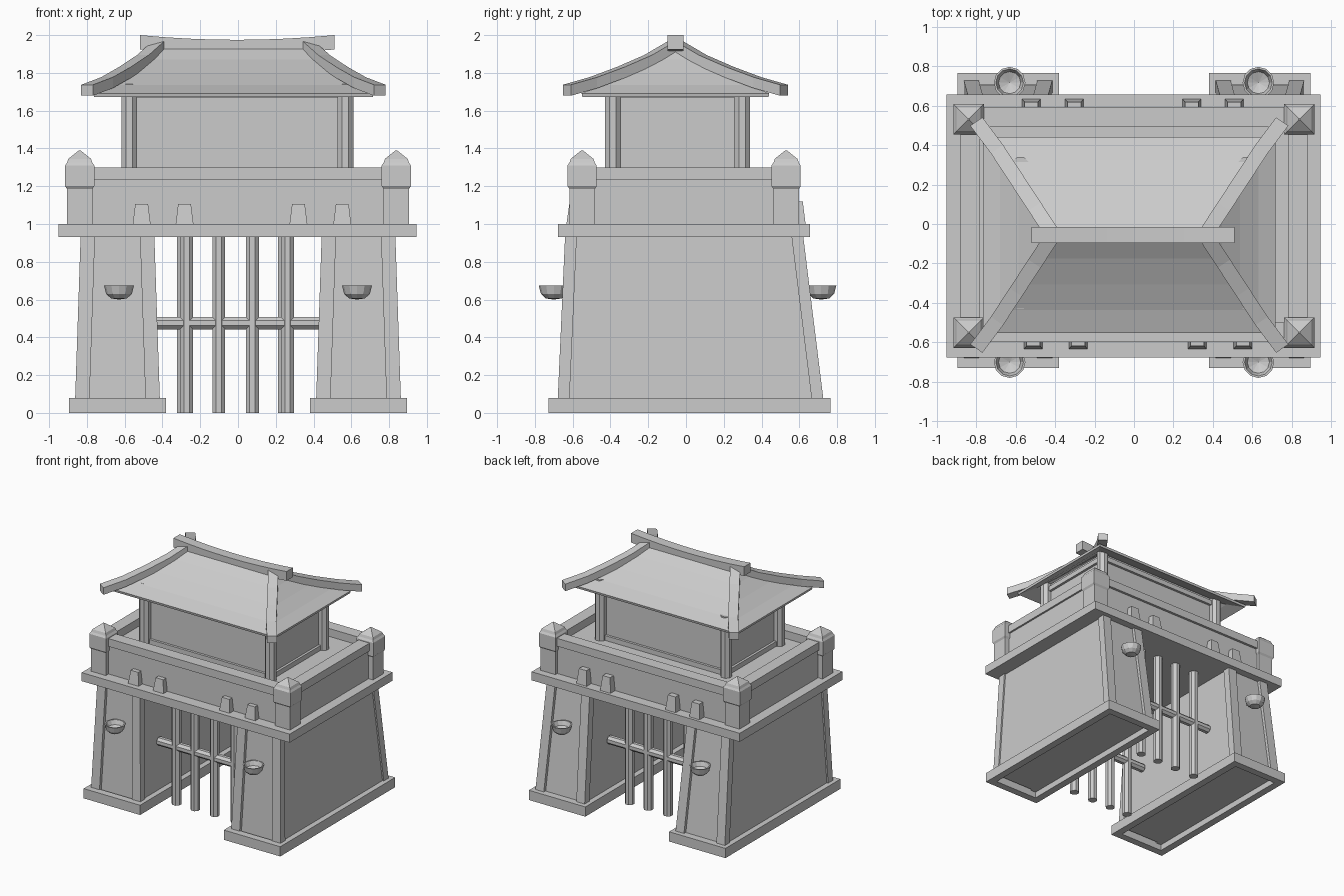
import bpy, bmesh, math
from mathutils import Vector, Matrix

cube = bpy.data.objects.get("Cube")
if cube:
    bpy.data.objects.remove(cube)

stone = bpy.data.materials.new("stone_grey")
stone.use_nodes = True
GREY = (0.6, 0.6, 0.6, 1)
stone.diffuse_color = GREY
stone.node_tree.nodes["Principled BSDF"].inputs["Base Color"].default_value = GREY


def finish(name, bm):
    bmesh.ops.recalc_face_normals(bm, faces=bm.faces)
    mesh = bpy.data.meshes.new(name)
    bm.to_mesh(mesh)
    bm.free()
    mesh.materials.append(stone)
    obj = bpy.data.objects.new(name, mesh)
    bpy.context.collection.objects.link(obj)
    return obj


def skin(name, loops, cap=(True, True), closed=False):
    """Join equal loops of points into a skin, capped or closed on itself."""
    bm = bmesh.new()
    rows = [[bm.verts.new(p) for p in loop] for loop in loops]
    n = len(rows[0])
    pairs = list(zip(rows, rows[1:])) + ([(rows[-1], rows[0])] if closed else [])
    for a, b in pairs:
        for i in range(n):
            j = (i + 1) % n
            bm.faces.new((a[i], a[j], b[j], b[i]))
    if not closed:
        for use, row in zip(cap, (rows[0], rows[-1])):
            if use:
                bm.faces.new(row)
    return finish(name, bm)


def rect(cx, cy, hx, hy, z):
    return [(cx + sx * hx, cy + sy * hy, z)
            for sx, sy in ((-1, -1), (1, -1), (1, 1), (-1, 1))]


def block(name, cx, cy, hx, hy, z0, z1):
    return skin(name, [rect(cx, cy, hx, hy, z0), rect(cx, cy, hx, hy, z1)])


def frame(name, cx, cy, hx, hy, z0, z1, w):
    outer = [rect(cx, cy, hx, hy, z) for z in (z0, z1)]
    inner = [rect(cx, cy, hx - w, hy - w, z) for z in (z1, z0)]
    return skin(name, outer + inner, closed=True)


def rod(name, a, b, r, sides=8):
    a, b = Vector(a), Vector(b)
    turn = (b - a).to_track_quat("Z", "Y").to_matrix()
    circle = [turn @ Vector((r * math.cos(t), r * math.sin(t), 0))
              for t in ((i + 0.5) * math.tau / sides for i in range(sides))]
    return skin(name, [[e + c for c in circle] for e in (a, b)])


def beam(name, path, w, h):
    """Rectangular beam that follows a path in one upright plane."""
    path = [Vector(p) for p in path]
    along = path[-1] - path[0]
    side = Vector((-along.y, along.x, 0)).normalized() * w / 2
    up = Vector((0, 0, h / 2))
    return skin(name, [[p - side - up, p + side - up, p + side + up, p - side + up]
                       for p in path])


def bowl(name, x, y, z):
    profile = [(0, 0), (0.042, 0.006), (0.068, 0.03), (0.08, 0.075),
               (0.07, 0.075), (0.056, 0.04), (0, 0.018)]
    bm = bmesh.new()
    verts = [bm.verts.new((r, 0, h)) for r, h in profile]
    edges = [bm.edges.new(p) for p in zip(verts, verts[1:])]
    bmesh.ops.spin(bm, geom=verts + edges, cent=(0, 0, 0), axis=(0, 0, 1),
                   angle=math.tau, steps=12, use_duplicate=False)
    bmesh.ops.remove_doubles(bm, verts=bm.verts, dist=0.0005)
    bmesh.ops.translate(bm, verts=bm.verts, vec=(x, y, z))
    return finish(name, bm)


SIDES = (("right", -1), ("left", 1))
ENDS = (("front", -1), ("back", 1))

# Tapered gate towers with plinths, corner strips and bowls
for side, sx in SIDES:
    cx = sx * 0.638
    frame(side + "_plinth", cx, 0.018, 0.257, 0.747, 0, 0.08, 0.06)
    low, high = (0.025, 0.225, 0.705, 0.05), (-0.01, 0.195, 0.63, 0.94)
    skin(side + "_tower", [rect(cx, cy, hx - 0.012, hy - 0.025, z)
                           for cy, hx, hy, z in (low, high)])
    for end, sy in ENDS:
        for face, fx in (("inner", -sx), ("outer", sx)):
            w, d = 0.038, 0.031
            skin(f"{side}_{end}_{face}_corner_strip",
                 [rect(cx + fx * (hx - w), cy + sy * (hy - d), w, d, z)
                  for cy, hx, hy, z in (low, high)])
        bowl(f"{side}_{end}_bowl", sx * 0.63, 0.008 + sy * 0.708, 0.6)

# Barred gates at both ends of the passage
for end, y, shift in (("front", -0.41, 0.008), ("back", 0.38, -0.008)):
    for i in range(4):
        x = -0.28 + i * 0.178
        x += shift if i in (0, 3) else 0
        rod(f"{end}_gate_bar_{i + 1}", (x, y, 0), (x, y, 0.95), 0.037)
    rod(end + "_gate_crossbar", (-0.43, y, 0.475), (0.43, y, 0.475), 0.035)

# Platform, parapet and rail
block("platform", -0.002, -0.01, 0.947, 0.667, 0.93, 1.0)
block("parapet", 0, -0.005, 0.865, 0.577, 1.0, 1.235)
frame("parapet_rail", 0, -0.003, 0.88, 0.595, 1.2349, 1.3, 0.1)

# Capped corner posts
for side, sx in SIDES:
    for end, sy in ENDS:
        steps = [(0.067, 1.0), (0.067, 1.185), (0.077, 1.2), (0.077, 1.31),
                 (0.067, 1.325), (0.06, 1.345), (0.004, 1.39)]
        skin(f"{side}_{end}_parapet_post",
             [rect(sx * 0.838, -0.01 + sy * 0.54, r, r, z) for r, z in steps])

# Small tapered blocks on the parapet faces
for end, sy, xs, top in (("front", -1, (-0.51, -0.283, 0.32, 0.552), 1.105),
                         ("back", 1, (-0.52, -0.302, 0.292, 0.508), 1.12)):
    for i, x in enumerate(xs):
        skin(f"{end}_parapet_block_{i + 1}",
             [rect(x, sy * 0.593, 0.047, 0.04, 1.0),
              rect(x, sy * 0.588, 0.034, 0.03, top)])

# Guard house with round posts and sill beams
HX, HY, HCY = 0.572, 0.342, -0.045
block("house_wall", -0.003, HCY, HX - 0.015, HY - 0.015, 1.23, 1.74)
for label, z0, z1 in (("sill", 1.235, 1.275), ("wall_plate", 1.67, 1.71)):
    frame("house_" + label, -0.003, HCY, HX + 0.005, HY + 0.005, z0, z1, 0.04)
for side, sx in SIDES:
    for end, sy in ENDS:
        x, y = -0.003 + sx * HX, HCY + sy * HY
        rod(f"{side}_{end}_house_post", (x, y, 1.235), (x, y, 1.74), 0.045)

# Hipped roof with a concave slope
RX, RY = -0.024, -0.056
slope = [(0.742, 0.497, 1.692), (0.655, 0.38, 1.735), (0.56, 0.25, 1.8),
         (0.47, 0.12, 1.872), (0.4, 0.02, 1.94)]
roof = skin("roof", [rect(RX, RY, hx, hy, z) for hx, hy, z in slope],
            cap=(False, True))
thick = roof.modifiers.new("thickness", "SOLIDIFY")
thick.thickness = 0.02
thick.offset = -1

# Hip ridges running out past the eaves, and the sagging top ridge
hip = [(0.385, 0.0, 1.95), (0.48, 0.145, 1.865), (0.575, 0.29, 1.802),
       (0.67, 0.435, 1.748), (0.775, 0.575, 1.708)]
for side, sx in SIDES:
    for end, sy in ENDS:
        beam(f"{side}_{end}_hip_ridge",
             [(RX + sx * x, RY + sy * y, z) for x, y, z in hip], 0.075, 0.058)
ridge = []
for i in range(9):
    t = i / 4 - 1
    ridge.append((-0.005 + t * 0.515, RY, 1.937 + 0.025 * t * t))
beam("top_ridge", ridge, 0.083, 0.076)
